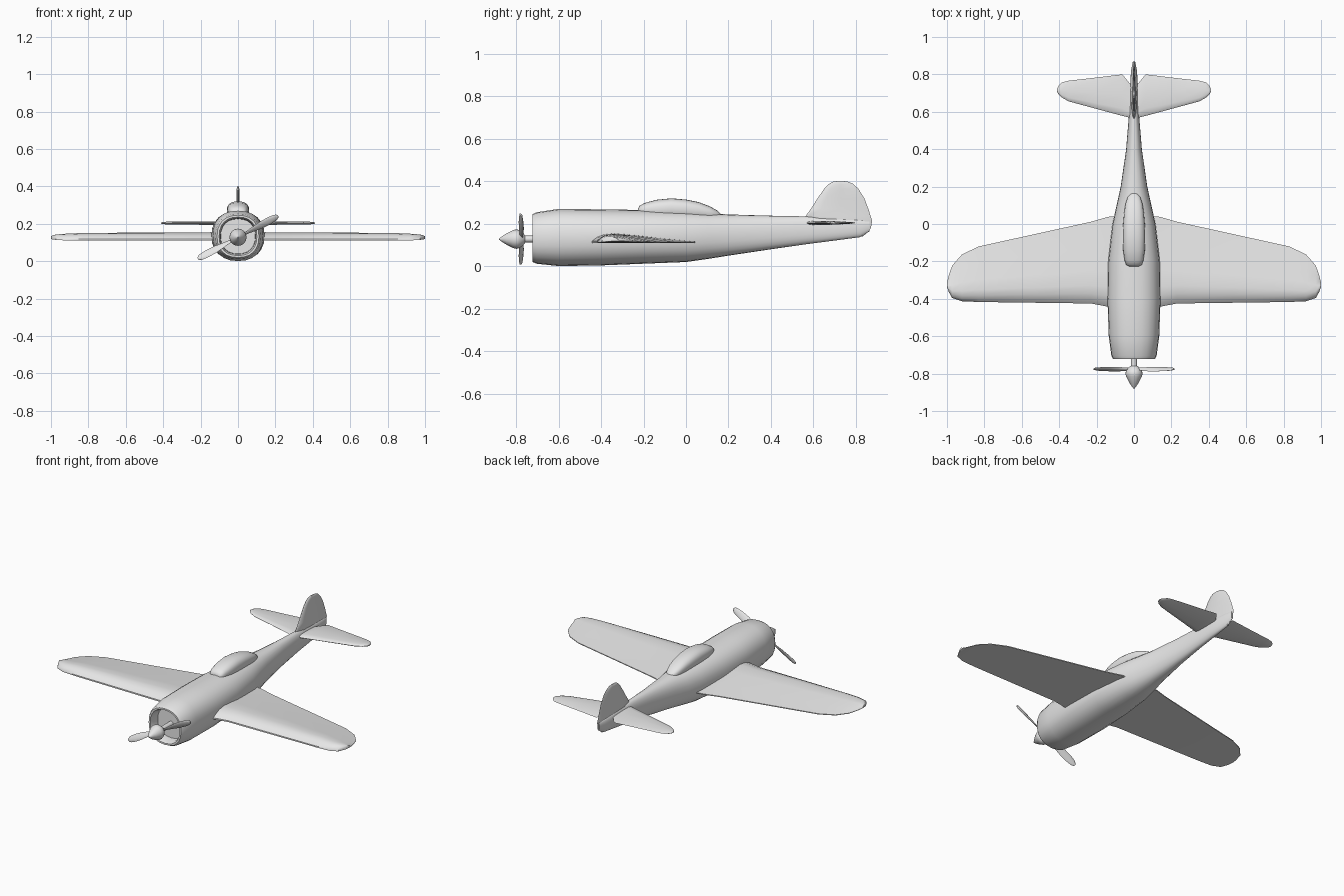
import bpy, bmesh, math
from mathutils import Matrix, Vector

cube = bpy.data.objects.get("Cube")
if cube:
    bpy.data.objects.remove(cube)

grey = bpy.data.materials.new("light_grey")
grey.use_nodes = True
grey.diffuse_color = (0.8, 0.8, 0.8, 1)
grey.node_tree.nodes["Principled BSDF"].inputs["Base Color"].default_value = (0.8, 0.8, 0.8, 1)


def loft(name, rings, matrix=None, angle=40):
    """Skin a list of equal-length rings, cap both ends and shade smooth."""
    bm = bmesh.new()
    rows = [[bm.verts.new(p) for p in ring] for ring in rings]
    n = len(rows[0])
    for a, b in zip(rows, rows[1:]):
        for i in range(n):
            j = (i + 1) % n
            bm.faces.new((a[i], a[j], b[j], b[i]))
    bm.faces.new(rows[0])
    bm.faces.new(rows[-1])
    bmesh.ops.recalc_face_normals(bm, faces=bm.faces)
    if matrix:
        bm.transform(matrix)
    mesh = bpy.data.meshes.new(name)
    bm.to_mesh(mesh)
    bm.free()
    mesh.materials.append(grey)
    obj = bpy.data.objects.new(name, mesh)
    bpy.context.collection.objects.link(obj)
    bpy.ops.object.select_all(action='DESELECT')
    obj.select_set(True)
    bpy.context.view_layer.objects.active = obj
    bpy.ops.object.shade_smooth_by_angle(angle=math.radians(angle))
    return obj


def oval(y, half_width, z0, z1, power=2.3, n=24):
    """Rounded cross-section standing across the y axis."""
    ring = []
    for i in range(n):
        t = 2 * math.pi * i / n
        c, s = math.cos(t), math.sin(t)
        x = math.copysign(abs(c) ** (2 / power), c) * half_width
        z = math.copysign(abs(s) ** (2 / power), s) * (z1 - z0) / 2
        ring.append((x, y, (z0 + z1) / 2 + z))
    return ring


def both_sides(sections):
    """Repeat span sections (span first) on the negative side."""
    return [(-s[0], *s[1:]) for s in reversed(sections)] + sections


# Fuselage with recessed cowl opening: y, half width, bottom, top
body = [
    (-0.66, 0.092, 0.040, 0.226), (-0.70, 0.094, 0.038, 0.228),
    (-0.722, 0.101, 0.030, 0.236), (-0.722, 0.112, 0.020, 0.246),
    (-0.705, 0.121, 0.012, 0.254), (-0.60, 0.135, 0.001, 0.270),
    (-0.40, 0.142, 0.004, 0.268), (-0.20, 0.138, 0.012, 0.265),
    (0.0, 0.115, 0.020, 0.258), (0.10, 0.093, 0.034, 0.250),
    (0.20, 0.071, 0.050, 0.244), (0.40, 0.042, 0.080, 0.238),
    (0.56, 0.029, 0.103, 0.235), (0.70, 0.023, 0.121, 0.228),
    (0.82, 0.016, 0.137, 0.220), (0.865, 0.007, 0.165, 0.212),
]
loft("fuselage", [oval(*s) for s in body])

# Canopy
canopy = [
    (-0.226, 0.030, 0.235, 0.272), (-0.218, 0.042, 0.235, 0.285),
    (-0.195, 0.050, 0.230, 0.298), (-0.14, 0.058, 0.220, 0.313),
    (-0.07, 0.060, 0.220, 0.320), (0.0, 0.058, 0.220, 0.314),
    (0.06, 0.053, 0.220, 0.302), (0.11, 0.045, 0.220, 0.283),
    (0.145, 0.033, 0.220, 0.264), (0.163, 0.016, 0.225, 0.246),
]
loft("canopy", [oval(*s, power=2.5) for s in canopy])

# Main wing with a flat underside: x, leading y, trailing y, base z, thickness
airfoil = [(0, 0), (0, 0.2), (0.05, 0.6), (0.12, 0.88), (0.22, 1),
           (0.40, 0.82), (0.70, 0.45), (1, 0.12), (1, 0)]
wing = both_sides([
    (0.05, -0.448, 0.048, 0.110, 0.045), (0.14, -0.442, 0.038, 0.110, 0.045),
    (0.23, -0.425, 0.012, 0.110, 0.044), (0.53, -0.421, -0.054, 0.110, 0.043),
    (0.83, -0.417, -0.120, 0.110, 0.041), (0.92, -0.413, -0.163, 0.111, 0.036),
    (0.972, -0.396, -0.222, 0.114, 0.029), (0.992, -0.360, -0.280, 0.117, 0.021),
    (1.0, -0.335, -0.315, 0.120, 0.014),
])
loft("wing", [[(x, a + (b - a) * t, z + h * k) for t, k in airfoil]
              for x, a, b, z, h in wing])

# Thin symmetric section shared by the tail surfaces
half = [(0.04, 0.55), (0.18, 1), (0.5, 0.85), (0.9, 0.45)]
blade = [(0, 0)] + half + [(1, 0)] + [(t, -k) for t, k in reversed(half)]

# Tailplane: x, leading y, trailing y, half thickness
tailplane = both_sides([
    (0.01, 0.566, 0.735, 0.010), (0.03, 0.570, 0.760, 0.010),
    (0.062, 0.578, 0.800, 0.010), (0.21, 0.618, 0.782, 0.009),
    (0.35, 0.656, 0.766, 0.008), (0.385, 0.676, 0.757, 0.007),
    (0.404, 0.694, 0.738, 0.005), (0.411, 0.708, 0.722, 0.003),
])
loft("tailplane", [[(x, a + (b - a) * t, 0.204 + h * k) for t, k in blade]
                   for x, a, b, h in tailplane])

# Fin and rudder: z, leading y, trailing y, half thickness
fin = [
    (0.140, 0.800, 0.832, 0.008), (0.155, 0.760, 0.850, 0.010),
    (0.180, 0.690, 0.871, 0.012), (0.215, 0.590, 0.877, 0.014),
    (0.235, 0.563, 0.870, 0.013), (0.270, 0.588, 0.859, 0.010),
    (0.320, 0.620, 0.840, 0.009), (0.365, 0.651, 0.812, 0.008),
    (0.388, 0.674, 0.787, 0.007), (0.398, 0.692, 0.764, 0.005),
    (0.401, 0.712, 0.745, 0.003),
]
loft("fin", [[(h * k, a + (b - a) * t, z) for t, k in blade]
             for z, a, b, h in fin])

# Spinner and propeller shaft
HUB_Z = 0.128
spinner = [(-0.880, 0.003), (-0.868, 0.012), (-0.845, 0.027), (-0.815, 0.042),
           (-0.798, 0.046), (-0.785, 0.042), (-0.768, 0.030), (-0.758, 0.018)]
loft("spinner", [oval(y, r, HUB_Z - r, HUB_Z + r, 2, 16) for y, r in spinner])
loft("propeller_shaft", [oval(y, 0.016, HUB_Z - 0.016, HUB_Z + 0.016, 2, 16)
                         for y in (-0.77, -0.65)])

# Two twisted propeller blades: radius, half chord, pitch in degrees
stations = [(0.01, 0.010, 55), (0.05, 0.011, 50), (0.09, 0.017, 42),
            (0.14, 0.022, 33), (0.19, 0.022, 27), (0.225, 0.018, 24),
            (0.238, 0.011, 22), (0.243, 0.004, 22)]
for i, name in enumerate(("left_propeller_blade", "right_propeller_blade")):
    rings = []
    for r, c, pitch in stations:
        turn = Matrix.Rotation(math.radians(pitch), 3, 'X')
        rings.append([turn @ Vector((r, 0.0045 * math.sin(k * math.pi / 5),
                                     c * math.cos(k * math.pi / 5)))
                      for k in range(10)])
    place = (Matrix.Translation((0, -0.776, HUB_Z))
             @ Matrix.Rotation(math.radians(-28) + i * math.pi, 4, 'Y'))
    loft(name, rings, place, 50)
